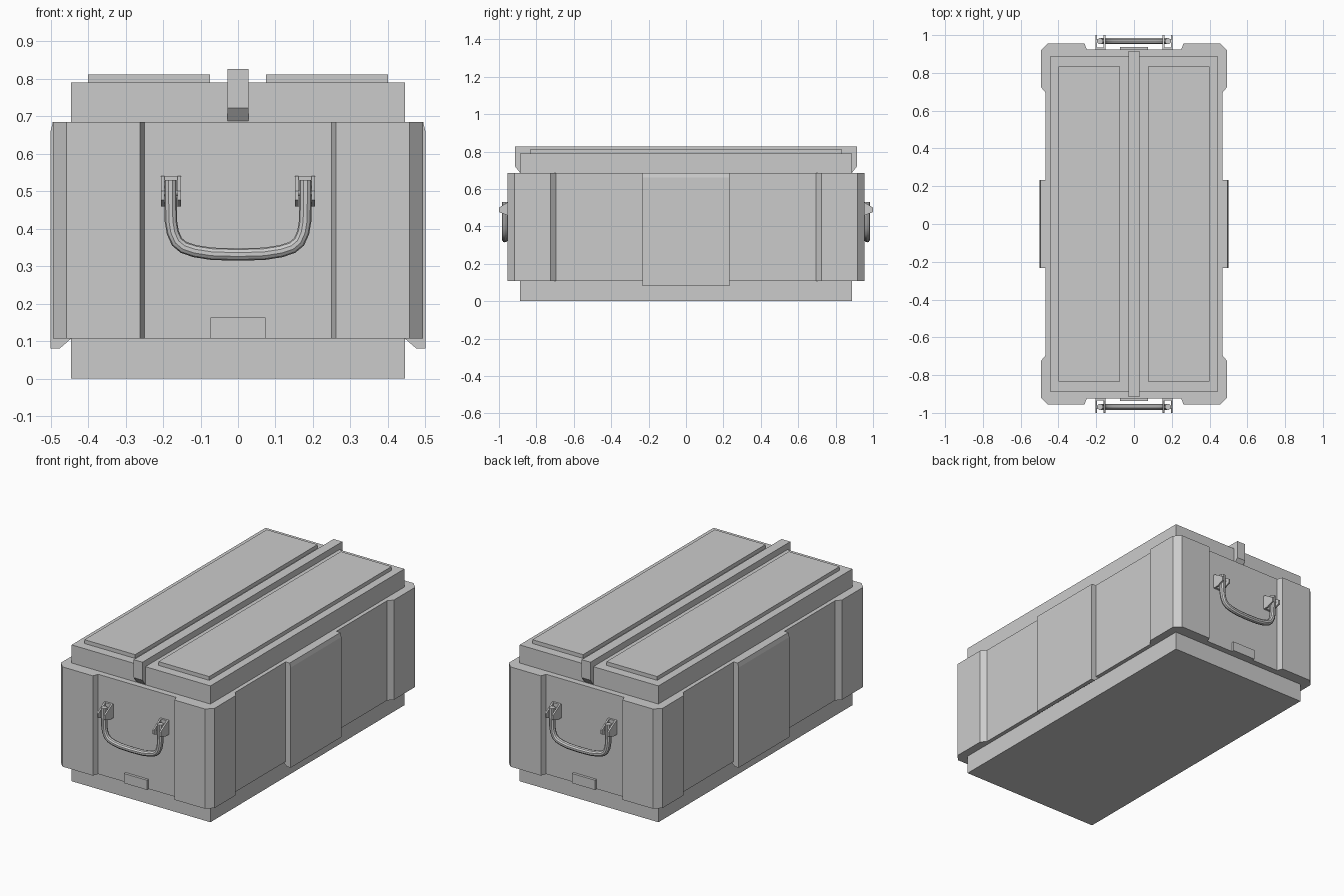
import bpy, bmesh
from mathutils import Vector

if "Cube" in bpy.data.objects:
    bpy.data.objects.remove(bpy.data.objects["Cube"])


def prism(name, profile, lo, hi, axis):
    """Extrude a 2D profile along axis 'x' (profile y,z), 'y' (x,z) or 'z' (x,y)."""
    put = {'x': lambda a, b, t: (t, a, b),
           'y': lambda a, b, t: (a, t, b),
           'z': lambda a, b, t: (a, b, t)}[axis]
    bm = bmesh.new()
    rings = [[bm.verts.new(put(a, b, t)) for a, b in profile] for t in (lo, hi)]
    n = len(profile)
    bm.faces.new(rings[0])
    bm.faces.new(rings[1])
    for i in range(n):
        j = (i + 1) % n
        bm.faces.new((rings[0][i], rings[0][j], rings[1][j], rings[1][i]))
    bmesh.ops.recalc_face_normals(bm, faces=bm.faces)
    mesh = bpy.data.meshes.new(name)
    bm.to_mesh(mesh)
    bm.free()
    ob = bpy.data.objects.new(name, mesh)
    bpy.context.collection.objects.link(ob)
    return ob


def box(name, x0, x1, y0, y1, z0, z1):
    return prism(name, [(x0, y0), (x1, y0), (x1, y1), (x0, y1)], z0, z1, 'z')


# Plinth and lid
box("base", -0.445, 0.445, -0.888, 0.888, 0, 0.107)
box("lid", -0.445, 0.445, -0.888, 0.888, 0.685, 0.79)

# Body with thickened, chamfered corners
q = [(0.468, 0.695), (0.493, 0.725), (0.493, 0.918),
     (0.457, 0.955), (0.262, 0.955), (0.25, 0.923)]
outline = (q + [(-x, y) for x, y in reversed(q)]
           + [(-x, -y) for x, y in q] + [(x, -y) for x, y in reversed(q)])
prism("body", outline, 0.107, 0.685, 'z')

# Raised lid panels and side plates
side = [(0.445, 0.685), (0.494, 0.685), (0.5, 0.66), (0.5, 0.08),
        (0.476, 0.08), (0.445, 0.107)]
for s, label in ((-1, "left"), (1, "right")):
    x0, x1 = sorted((0.075 * s, 0.4 * s))
    box(label + "_lid_panel", x0, x1, -0.835, 0.835, 0.79, 0.812)
    prism(label + "_side_plate", [(x * s, z) for x, z in side], -0.232, 0.232, 'y')

# Central lid strap, hooked over both ends
strap = [(0.888, 0.79), (0.888, 0.687), (0.915, 0.722), (0.915, 0.826)]
prism("lid_strap", strap + [(-y, z) for y, z in reversed(strap)], -0.028, 0.028, 'x')

# Handle bar path, right half
half = [(0.18, 0.53), (0.18, 0.49), (0.179, 0.42), (0.174, 0.39), (0.163, 0.365),
        (0.145, 0.35), (0.115, 0.34), (0.07, 0.333)]
path = half + [(0, 0.331)] + [(-x, z) for x, z in reversed(half)]
cheek = [(0.923, 0.54), (0.935, 0.54), (1.0, 0.5), (1.0, 0.476), (0.955, 0.459), (0.923, 0.459)]

for e, label in ((-1, "front"), (1, "back")):
    # Lower catch
    y0, y1 = sorted((0.92 * e, 0.938 * e))
    box(label + "_catch", -0.074, 0.074, y0, y1, 0.107, 0.163)

    # Handle bar
    cu = bpy.data.curves.new(label + "_handle", 'CURVE')
    cu.dimensions = '3D'
    cu.bevel_depth = 0.0165
    cu.bevel_resolution = 3
    cu.use_fill_caps = True
    sp = cu.splines.new('POLY')
    sp.points.add(len(path) - 1)
    for p, (x, z) in zip(sp.points, path):
        p.co = (x, 0.968 * e, z, 1)
    ob = bpy.data.objects.new(label + "_handle", cu)
    bpy.context.collection.objects.link(ob)
    bpy.ops.object.select_all(action='DESELECT')
    ob.select_set(True)
    bpy.context.view_layer.objects.active = ob
    bpy.ops.object.convert(target='MESH')
    bpy.ops.object.shade_smooth_by_angle()

    # Handle brackets: back plate, two cheeks and a hinge pin
    for s, sl in ((-1, "left"), (1, "right")):
        part = f"{label}_{sl}_bracket"
        x0, x1 = sorted((0.152 * s, 0.205 * s))
        y0, y1 = sorted((0.92 * e, 0.935 * e))
        box(part + "_plate", x0, x1, y0, y1, 0.459, 0.54)
        for k, cx in enumerate((x0, x1 - 0.009)):
            prism(f"{part}_cheek_{k + 1}", [(y * e, z) for y, z in cheek], cx, cx + 0.009, 'x')
        bpy.ops.mesh.primitive_cylinder_add(vertices=12, radius=0.008, depth=0.05,
                                            location=((x0 + x1) / 2, 0.968 * e, 0.495),
                                            rotation=(0, 1.5708, 0))
        bpy.context.object.name = part + "_pin"
